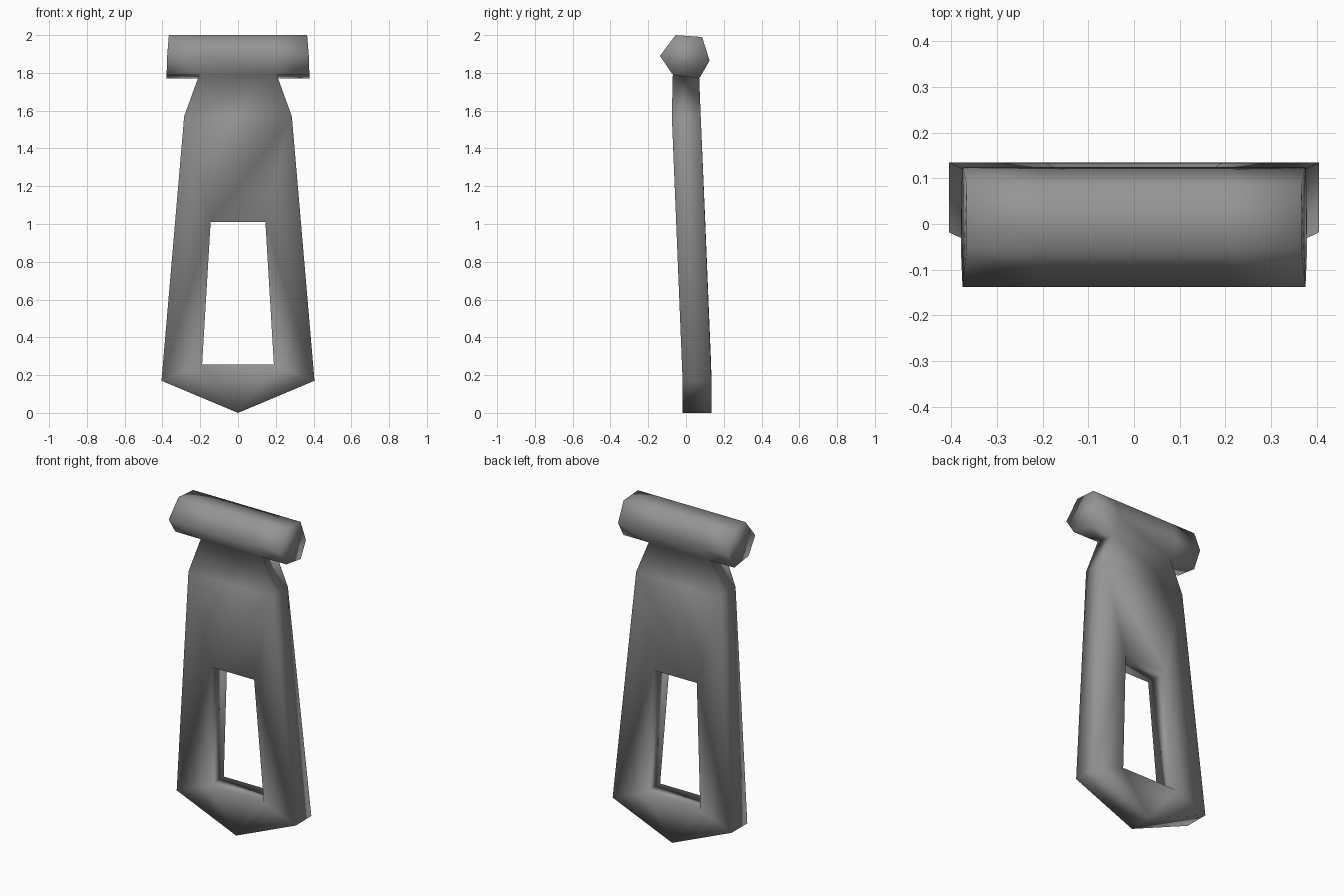
import bpy
import bmesh

cube = bpy.data.objects.get("Cube")
if cube:
    bpy.data.objects.remove(cube, do_unlink=True)

# Single flat grey
grey = bpy.data.materials.new("dull_grey_metal")
grey.use_nodes = True
colour = (0.3, 0.3, 0.3, 1)
grey.diffuse_color = colour
grey.node_tree.nodes["Principled BSDF"].inputs["Base Color"].default_value = colour

bm = bmesh.new()

# Half outline of the leaning plate: name -> x, z, front y, back y
POINTS = {
    "tip": (0, 0, -0.018, 0.135),
    "corner": (0.405, 0.17, -0.018, 0.135),
    "shoulder": (0.285, 1.57, -0.075, 0.078),
    "neck": (0.205, 1.78, -0.07, 0.07),
    "hole_low": (0.19, 0.255, -0.02, 0.133),
    "hole_high": (0.145, 1.01, -0.05, 0.102),
}
# Hexagonal bar section: y, z, half length; the first two corners meet the neck
SECTION = [(-0.07, 1.79, 0.378), (0.07, 1.77, 0.378), (0.125, 1.865, 0.375),
           (0.085, 1.99, 0.366), (-0.055, 2.0, 0.366), (-0.138, 1.89, 0.375)]

# Bar rings, from -x to +x; the inner rings share corners with the neck
neck_x = POINTS["neck"][0]
rings = []
for side, inner in ((-1, False), (-1, True), (1, True), (1, False)):
    rings.append([bm.verts.new((side * (neck_x if inner else half), y, z))
                  for y, z, half in SECTION])
for k in range(3):
    for i in range(6):
        if k == 1 and i == 0:
            continue  # the plate joins here
        j = (i + 1) % 6
        bm.faces.new((rings[k][i], rings[k][j], rings[k + 1][j], rings[k + 1][i]))
bm.faces.new(rings[0])
bm.faces.new(rings[3])

# Plate corners, keyed by name, side and layer (0 front, 1 back)
plate = {}
for name, (x, z, front, back) in POINTS.items():
    for side in (-1, 1):
        for layer, y in enumerate((front, back)):
            if name == "neck":
                vert = rings[1 if side < 0 else 2][layer]
            elif name == "tip" and side > 0:
                vert = plate[name, -1, layer]
            else:
                vert = bm.verts.new((side * x, y, z))
            plate[name, side, layer] = vert

# Front and back skins
for layer in (0, 1):
    for side in (-1, 1):
        for names in (("tip", "corner", "hole_low"),
                      ("corner", "shoulder", "hole_high", "hole_low")):
            bm.faces.new([plate[n, side, layer] for n in names])
    bm.faces.new((plate["tip", 1, layer], plate["hole_low", 1, layer],
                  plate["hole_low", -1, layer]))
    for low, high in (("hole_high", "shoulder"), ("shoulder", "neck")):
        bm.faces.new((plate[low, -1, layer], plate[low, 1, layer],
                      plate[high, 1, layer], plate[high, -1, layer]))


def wall(a, b):
    """Join the front and back skins along one outline edge."""
    bm.faces.new((plate[(*a, 0)], plate[(*b, 0)], plate[(*b, 1)], plate[(*a, 1)]))


# Outer rim and hole walls
for side in (-1, 1):
    for a, b in (("tip", "corner"), ("corner", "shoulder"),
                 ("shoulder", "neck"), ("hole_low", "hole_high")):
        wall((a, side), (b, side))
for name in ("hole_low", "hole_high"):
    wall((name, -1), (name, 1))

bmesh.ops.recalc_face_normals(bm, faces=bm.faces)
for face in bm.faces:
    face.smooth = True

mesh = bpy.data.meshes.new("pull_tab")
bm.to_mesh(mesh)
bm.free()
mesh.materials.append(grey)
tab = bpy.data.objects.new("pull_tab_with_crossbar", mesh)
bpy.context.collection.objects.link(tab)
